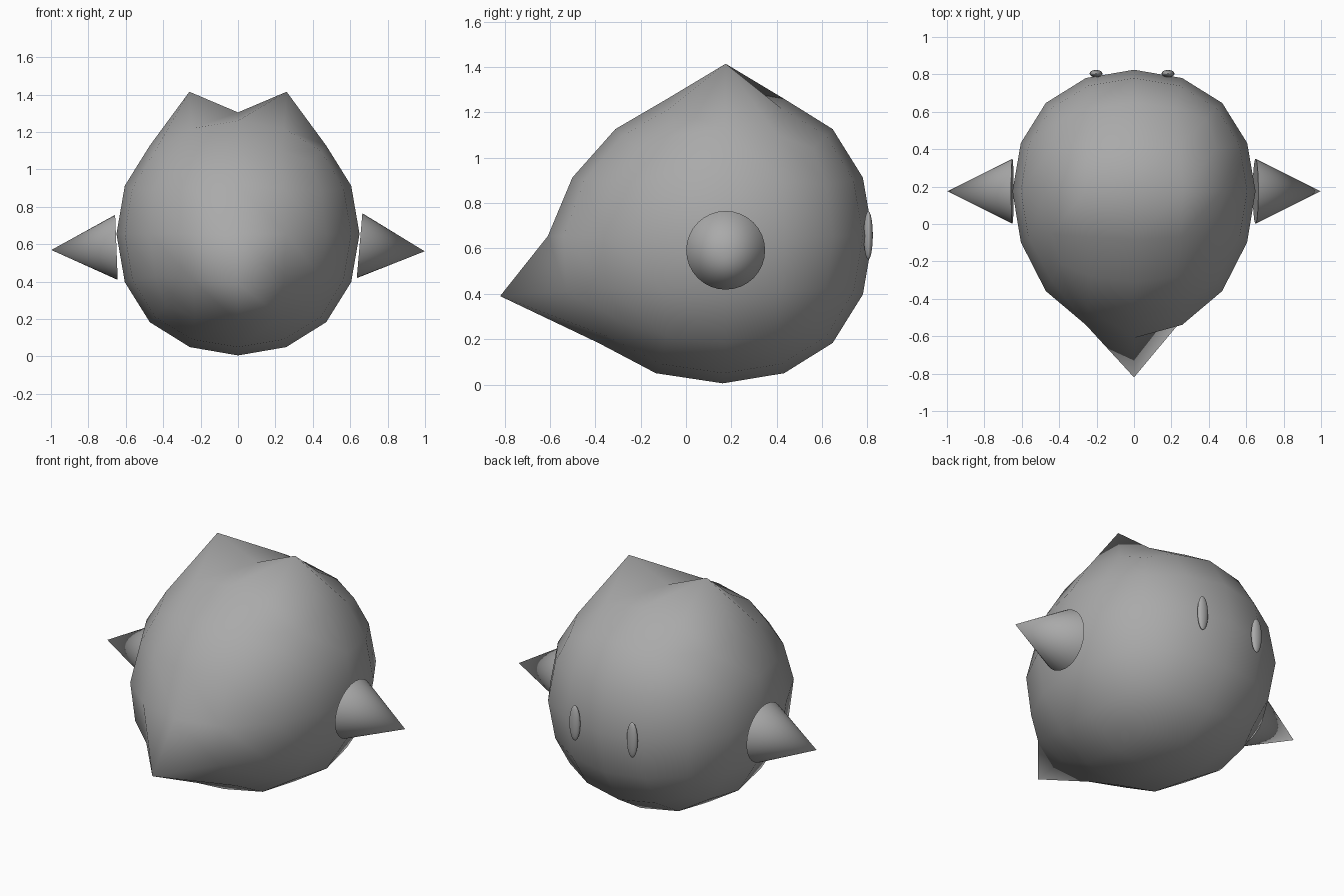
import bpy, bmesh, math
from mathutils import Vector

if "Cube" in bpy.data.objects:
    bpy.data.objects.remove(bpy.data.objects["Cube"])

grey = bpy.data.materials.new("plain_grey")
grey.diffuse_color = (0.4, 0.4, 0.4, 1)
grey.use_nodes = True
grey.node_tree.nodes["Principled BSDF"].inputs["Base Color"].default_value = grey.diffuse_color


def finish(obj, name):
    obj.name = name
    obj.data.name = name
    obj.data.materials.clear()
    obj.data.materials.append(grey)
    return obj


# Round body: a cube subdivided twice
C = Vector((0, 0.175, 0.655))
bpy.ops.mesh.primitive_cube_add(size=1.548)
body = finish(bpy.context.object, "body")
sub = body.modifiers.new("round", 'SUBSURF')
sub.levels = 2
bpy.ops.object.modifier_apply(modifier="round")

bm = bmesh.new()
bm.from_mesh(body.data)
bmesh.ops.translate(bm, verts=bm.verts, vec=C)


def nearest(point):
    return min(bm.verts, key=lambda v: (v.co - Vector(point)).length)


# Pointed snout: one vertex pulled forward, its surroundings following softly
tip = nearest((0, -0.435, 0.40))
ears = [nearest((s * 0.26, 0.175, 1.26)) for s in (-1, 1)]
base = tip.co.copy()
for v in bm.verts:
    shift = 0.2 * max(0, 1 - (v.co - base).length / 0.8)
    if v.co.z < base.z - 0.1:
        shift *= 0.65
    v.co.y -= shift
tip.co = (0, -0.82, 0.39)

# Ears: two vertices lifted on the top
for s, v in zip((-1, 1), ears):
    v.co = (s * 0.26, 0.175, 1.415)
bm.to_mesh(body.data)
bm.free()
body.data.shade_smooth()

# Side spikes: cones tilted slightly down
for name, base, tip in (("right_spike", (0.65, 0.175, 0.592), (0.998, 0.175, 0.562)),
                        ("left_spike", (-0.65, 0.175, 0.583), (-0.998, 0.175, 0.569))):
    a, b = Vector(base), Vector(tip)
    bpy.ops.mesh.primitive_cone_add(
        vertices=32, radius1=0.174, depth=(b - a).length, location=(a + b) / 2,
        rotation=(b - a).to_track_quat('Z', 'Y').to_euler())
    finish(bpy.context.object, name)
    bpy.ops.object.shade_smooth_by_angle(angle=math.radians(40))

# Eyes: tall flat ovals on the back face
for name, x in (("left_eye", -0.203), ("right_eye", 0.182)):
    bpy.ops.mesh.primitive_uv_sphere_add(segments=32, ring_count=16, radius=1,
                                         location=(x, 0.804, 0.658))
    eye = finish(bpy.context.object, name)
    eye.scale = (0.034, 0.02, 0.106)
    eye.data.shade_smooth()
